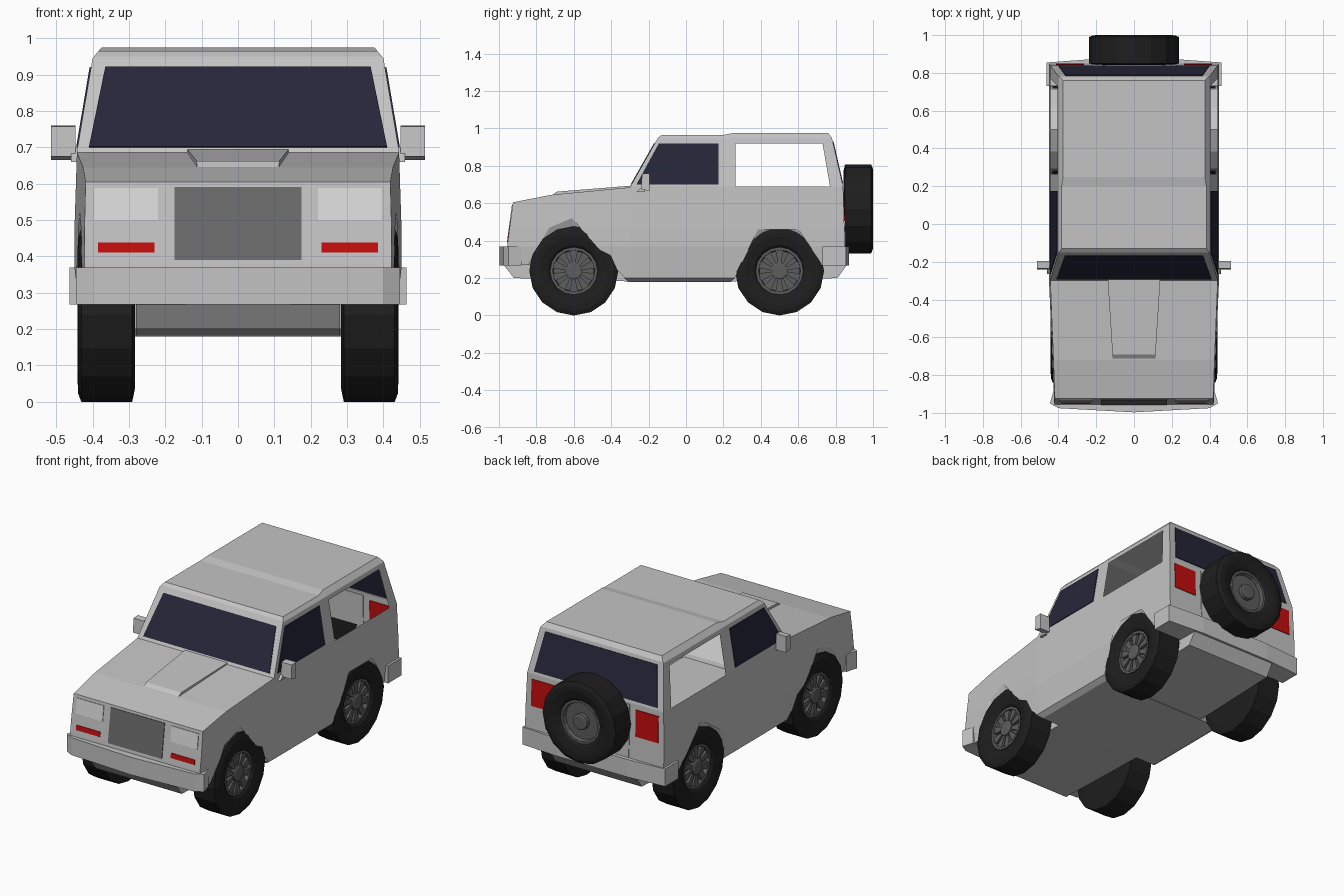
import bpy, bmesh, math
from mathutils import Vector, Matrix

if "Cube" in bpy.data.objects:
    bpy.data.objects.remove(bpy.data.objects["Cube"])


def material(name, r, g, b):
    m = bpy.data.materials.new(name)
    m.diffuse_color = (r, g, b, 1)
    m.use_nodes = True
    m.node_tree.nodes["Principled BSDF"].inputs["Base Color"].default_value = m.diffuse_color
    return m


PAINT = material("light grey paint", .55, .55, .55)
GLASS = material("navy glass", .019, .019, .042)
TYRE = material("black rubber", .013, .013, .013)
RIM = material("dark grey rim", .11, .11, .11)
GRILLE = material("grey grille", .15, .15, .15)
LAMP = material("pale lamp", .70, .70, .70)
RED = material("red lamp", .55, .004, .004)


def finish(bm, name, mat, matrix=Matrix()):
    bmesh.ops.recalc_face_normals(bm, faces=bm.faces[:])
    me = bpy.data.meshes.new(name)
    bm.to_mesh(me)
    bm.free()
    me.materials.append(mat)
    ob = bpy.data.objects.new(name, me)
    ob.matrix_world = matrix
    bpy.context.collection.objects.link(ob)
    return ob


def solid(points, offset):
    """Closed solid: polygon of points swept along an offset vector."""
    bm = bmesh.new()
    a = [bm.verts.new(p) for p in points]
    b = [bm.verts.new(Vector(p) + Vector(offset)) for p in points]
    bm.faces.new(a)
    bm.faces.new(b[::-1])
    for i in range(len(a)):
        j = (i + 1) % len(a)
        bm.faces.new((a[i], a[j], b[j], b[i]))
    return bm


def side_prism(profile, half):
    return solid([(-half, y, z) for y, z in profile], (2 * half, 0, 0))


def plate(name, corners, mat, t=.008):
    c = [Vector(p) for p in corners]
    n = (c[1] - c[0]).cross(c[2] - c[0]).normalized()
    return finish(solid([p - n * t / 2 for p in c], n * t), name, mat)


# Half width of the body at a given height and length
WIDTHS = [(.18, .40), (.20, .43), (.37, .45), (.47, .45), (.69, .443), (.945, .40), (.975, .375)]


def half_width(y, z):
    w = WIDTHS[-1][1]
    for (z0, w0), (z1, w1) in zip(WIDTHS, WIDTHS[1:]):
        if z <= z1:
            w = w0 + (w1 - w0) * max(0, z - z0) / (z1 - z0)
            break
    return w * (1 - .06 * max(0, -.3 - y) / .63)


# Body shell: side profile with wheel arches, then tapered
front_arch = [(-.85, .27), (-.81, .38), (-.73, .47), (-.61, .52), (-.48, .47), (-.385, .38), (-.34, .27)]
rear_arch = [(.27, .27), (.29, .37), (.385, .46), (.50, .515), (.62, .46), (.71, .37), (.73, .27)]
profile = ([(-.965, .27)] + front_arch + [(-.33, .20), (-.31, .18), (.24, .18), (.26, .20)] + rear_arch +
           [(.845, .27), (.85, .37), (.84, .69), (.78, .95), (.76, .975), (.25, .975), (.20, .965),
            (-.13, .965), (-.15, .95), (-.30, .685), (-.72, .645), (-.925, .605), (-.955, .38)])
bm = side_prism(profile, .5)
bmesh.ops.triangulate(bm, faces=bm.faces[:])
cuts = [((0, 0, z), (0, 0, 1)) for z in (.20, .37, .47, .69, .92, .945)]
cuts += [((0, y, 0), (0, 1, 0)) for y in (-.3, .265)]
cuts += [((0, .77, .69), (0, .23, .04))]
for co, no in cuts:
    bmesh.ops.bisect_plane(bm, geom=bm.verts[:] + bm.edges[:] + bm.faces[:], dist=1e-5,
                           plane_co=co, plane_no=no)
# Open rear side windows
holes = []
for f in bm.faces:
    c = f.calc_center_median()
    if abs(f.normal.x) > .9 and .69 < c.z < .92 and .265 < c.y < .77 - (c.z - .69) * .174:
        holes.append(f)
bmesh.ops.delete(bm, geom=holes, context='FACES')
for v in bm.verts:
    v.co.x = math.copysign(half_width(v.co.y, v.co.z), v.co.x)
finish(bm, "body_shell", PAINT)

# Bevelled wheel arch lips
for label, arch, cy in (("front", front_arch, -.60), ("rear", rear_arch, .50)):
    for s in (1, -1):
        bm = bmesh.new()
        outer = [bm.verts.new((s * half_width(y, z), y, z)) for y, z in arch]
        inner = [bm.verts.new((s * (half_width(y, z) - .025), cy + (y - cy) * .8, .24 + (z - .24) * .8))
                 for y, z in arch]
        for i in range(len(arch) - 1):
            bm.faces.new((outer[i], outer[i + 1], inner[i + 1], inner[i]))
        finish(bm, label + "_arch_lip", PAINT)

# Chassis and bumpers
finish(side_prism([(-.975, .27), (-.92, .20), (-.3, .182), (.24, .182), (.81, .20), (.86, .27),
                   (.80, .36), (-.90, .36)], .28), "chassis", PAINT)
finish(solid([(-.425, -.88, .267), (-.445, -.95, .267), (-.40, -.975, .267), (0, -.997, .267),
              (.40, -.975, .267), (.445, -.95, .267), (.425, -.88, .267)], (0, 0, .103)),
       "front_bumper", PAINT)
finish(solid([(-.463, .73, .267), (-.463, .855, .267), (-.23, .872, .267), (.23, .872, .267),
              (.463, .855, .267), (.463, .73, .267)], (0, 0, .103)), "rear_bumper", PAINT)

# Bonnet scoop, narrower towards the front
bm = side_prism([(-.725, .635), (-.69, .662), (-.28, .695), (-.28, .66)], .14)
for v in bm.verts:
    v.co.x *= 1 - .2 * (-.28 - v.co.y) / .44
finish(bm, "bonnet_scoop", PAINT)


# Windows
def screen_y(z):
    return -.30 + (z - .685) * .566


def tail_y(z):
    return .84 - (z - .69) * .231 if z > .69 else .84 + (.69 - z) * .031


def nose_y(z):
    return -.925 - (.605 - z) * .133


def cross_plate(name, x0, x1, z0, z1, yf, mat, dx=0):
    """Plate across the front or back, its upper edge narrowed by dx."""
    plate(name, [(x0, yf(z0), z0), (x1, yf(z0), z0), (x1 - dx, yf(z1), z1), (x0 + dx, yf(z1), z1)], mat)


cross_plate("windscreen", -.41, .41, .70, .92, screen_y, GLASS, .045)
cross_plate("rear_window", -.40, .40, .705, .93, tail_y, GLASS, .037)
cross_plate("grille", -.175, .175, .39, .59, nose_y, GRILLE)
cross_plate("tailgate", -.225, .225, .375, .68, tail_y, PAINT)

for s in (1, -1):
    side = "right_" if s > 0 else "left_"
    plate(side + "door_window", [(s * half_width(y, z), y, z) for y, z in
                                 ((-.265, .70), (.175, .70), (.175, .92), (-.145, .92))], GLASS)
    for name, x0, x1, z0, z1, yf, mat in (
            ("headlamp", .22, .395, .50, .587, nose_y, LAMP),
            ("indicator", .23, .385, .41, .438, nose_y, RED),
            ("tail_lamp", .265, .412, .505, .66, tail_y, RED)):
        cross_plate(side + name, *sorted((s * x0, s * x1)), z0, z1, yf, mat)
    # Door mirror with a short arm
    finish(solid([(s * .447, -.24, .675), (s * .447, -.195, .665), (s * .447, -.195, .76),
                  (s * .447, -.235, .757)], (s * .067, 0, 0)), side + "mirror", PAINT)
    finish(solid([(s * .43, -.265, .66), (s * .43, -.22, .66), (s * .43, -.22, .70)], (s * .03, 0, 0)),
           side + "mirror_arm", PAINT)


# Wheels: turned around the local x axis, outside face towards +x
def lathe(name, prof, mat, matrix, n=16):
    bm = bmesh.new()
    vs = [bm.verts.new((x, 0, r)) for r, x in prof]
    es = [bm.edges.new(p) for p in zip(vs, vs[1:])]
    bmesh.ops.spin(bm, geom=vs + es, cent=(0, 0, 0), axis=(1, 0, 0), angle=math.tau, steps=n)
    bmesh.ops.remove_doubles(bm, verts=bm.verts[:], dist=1e-4)
    return finish(bm, name, mat, matrix)


def wheel(name, matrix, spokes=10):
    lathe(name + "_tyre", [(.125, .135), (.14, .148), (.185, .158), (.215, .157), (.238, .148), (.238, .008),
                           (.20, 0), (0, 0)], TYRE, matrix)
    lathe(name + "_rim", [(.127, .14), (.113, .14), (.108, .118), (0, .118)], RIM, matrix)
    lathe(name + "_hub", [(.046, .117), (.046, .142), (.038, .147), (0, .147)], RIM, matrix)
    for k in range(spokes):
        turn = Matrix.Rotation(math.tau * k / spokes, 4, 'X')
        bm = solid([(.117, -.008, .04), (.117, .008, .04), (.117, .022, .112), (.117, -.022, .112)],
                   (.018, 0, 0))
        finish(bm, name + "_spoke", RIM, matrix @ turn)


for label, y in (("front", -.60), ("rear", .50)):
    wheel(label + "_right_wheel", Matrix.Translation((.283, y, .238)))
    wheel(label + "_left_wheel", Matrix.Translation((-.283, y, .238)) @ Matrix.Rotation(math.pi, 4, 'Z'))
wheel("spare_wheel", Matrix.Translation((0, .842, .57)) @ Matrix.Rotation(math.pi / 2, 4, 'Z'), 0)
